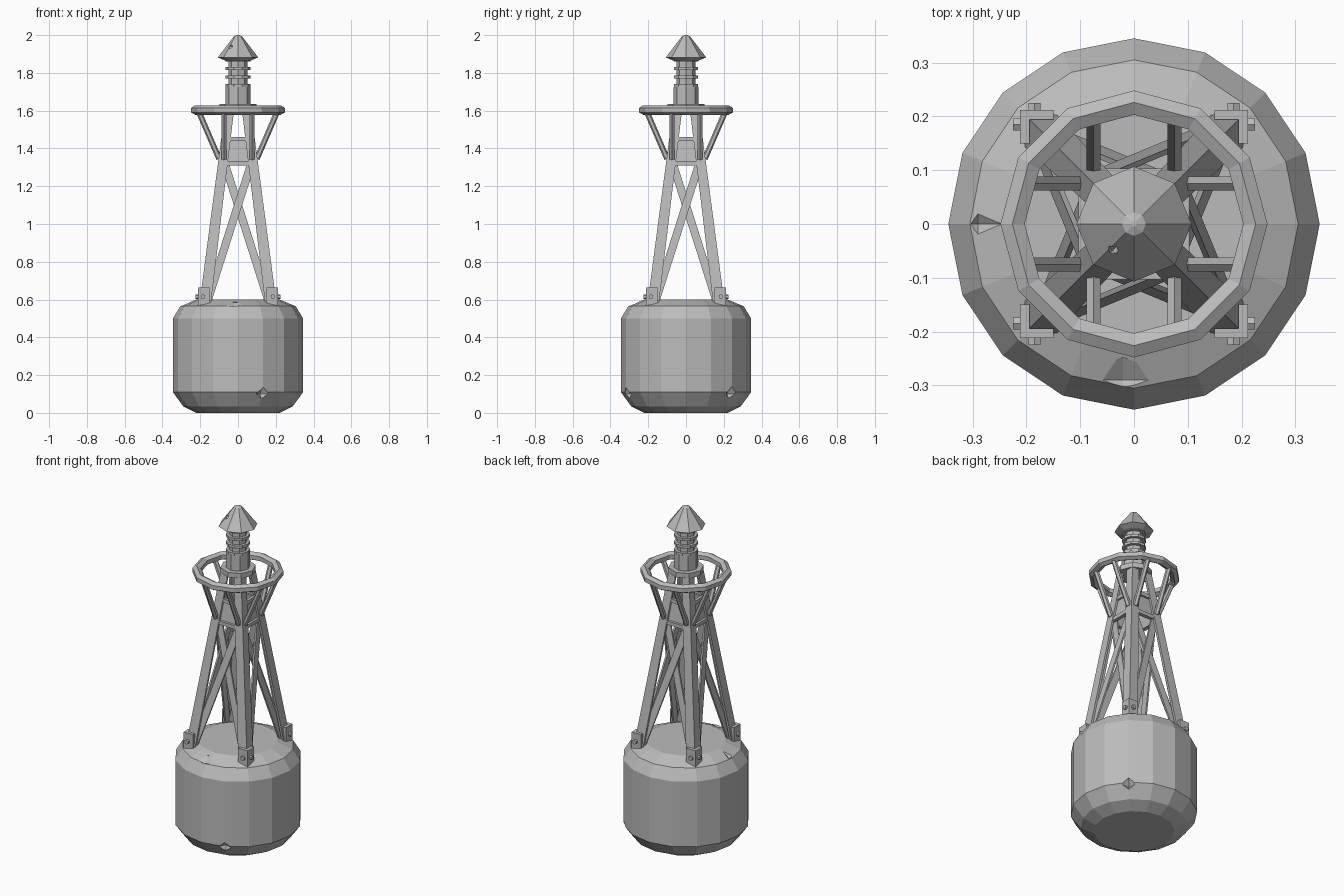
import bpy, bmesh, math
from mathutils import Vector, Matrix

cube = bpy.data.objects.get("Cube")
if cube:
    bpy.data.objects.remove(cube)

grey = bpy.data.materials.new("painted_grey")
grey.use_nodes = True
colour = (0.5, 0.5, 0.5, 1)
grey.diffuse_color = colour
grey.node_tree.nodes["Principled BSDF"].inputs["Base Color"].default_value = colour


def finish(name, bm):
    bmesh.ops.remove_doubles(bm, verts=bm.verts, dist=0.0001)
    bmesh.ops.recalc_face_normals(bm, faces=bm.faces)
    mesh = bpy.data.meshes.new(name)
    bm.to_mesh(mesh)
    bm.free()
    mesh.materials.append(grey)
    obj = bpy.data.objects.new(name, mesh)
    bpy.context.collection.objects.link(obj)
    return obj


def loft(bm, loops, cap=True, closed=False):
    """Skin a list of point loops, each with the same number of points."""
    rings = [[bm.verts.new(p) for p in loop] for loop in loops]
    pairs = list(zip(rings, rings[1:]))
    if closed:
        pairs.append((rings[-1], rings[0]))
    for a, b in pairs:
        for i in range(len(a)):
            j = (i + 1) % len(a)
            bm.faces.new((a[i], a[j], b[j], b[i]))
    if cap:
        bm.faces.new(rings[0])
        bm.faces.new(rings[-1])


def lathe(name, profile, sides, closed=False):
    bm = bmesh.new()
    angles = [math.tau * i / sides for i in range(sides)]
    loops = [[(r * math.cos(a), r * math.sin(a), z) for a in angles] for r, z in profile]
    loft(bm, loops, cap=not closed, closed=closed)
    return finish(name, bm)


def bar(bm, p, q, width, thick, normal, sides=4):
    """Straight bar from p to q: flat when four-sided, otherwise a round rod."""
    p, q = Vector(p), Vector(q)
    along = (q - p).normalized()
    across = along.cross(Vector(normal)).normalized()
    out = across.cross(along)
    ring = []
    for i in range(sides):
        a = math.tau * (i + 0.5) / sides
        s = math.sqrt(0.5) if sides == 4 else 1
        ring.append(across * math.cos(a) * width * s + out * math.sin(a) * thick * s)
    loft(bm, [[p + v for v in ring], [q + v for v in ring]])


def four_times(name, build):
    """Repeat a part on all four sides of the tower."""
    bm = bmesh.new()
    for k in range(4):
        part = bmesh.new()
        build(part)
        part.transform(Matrix.Rotation(k * math.pi / 2, 4, 'Z'))
        temp = bpy.data.meshes.new("temp")
        part.to_mesh(temp)
        part.free()
        bm.from_mesh(temp)
        bpy.data.meshes.remove(temp)
    return finish(name, bm)


def dent(target, centre, half, turn=0):
    """Cut a small faceted dent into a part."""
    cutter = lathe("dent_cutter", [(0.001, -1), (1, 0), (0.001, 1)], 4)
    cutter.data.transform(Matrix.Translation(centre) @ Matrix.Rotation(turn, 4, 'Z')
                          @ Matrix.Diagonal((*half, 1)))
    mod = target.modifiers.new("dent", 'BOOLEAN')
    mod.operation, mod.solver, mod.object = 'DIFFERENCE', 'EXACT', cutter
    bpy.context.view_layer.update()
    graph = bpy.context.evaluated_depsgraph_get()
    mesh = bpy.data.meshes.new_from_object(target.evaluated_get(graph))
    target.modifiers.clear()
    target.data = mesh
    bpy.data.objects.remove(cutter)


# Float drum with knocks in its rims
drum = lathe("float_drum", [(0.22, 0), (0.29, 0.035), (0.345, 0.11), (0.345, 0.5),
                            (0.305, 0.565), (0.22, 0.6)], 16)
dent(drum, (-0.02, -0.29, 0.585), (0.1, 0.045, 0.03))
dent(drum, (-0.29, 0, 0.59), (0.045, 0.045, 0.035))
for x, y in ((0.13, -0.31), (0.24, 0.24)):
    dent(drum, (x, y, 0.1), (0.035, 0.04, 0.045), math.atan2(y, x))


def corner(z):
    """Distance of the tower's outer faces from the axis at height z."""
    return 0.205 - 0.1317 * (z - 0.57)


def angle_section(c, w, t, z):
    return [(c, c, z), (c - w, c, z), (c - w, c - t, z),
            (c - t, c - t, z), (c - t, c - w, z), (c, c - w, z)]


# Angle-iron legs
four_times("tower_legs", lambda bm: loft(
    bm, [angle_section(corner(0.57), 0.06, 0.014, 0.57),
         angle_section(corner(1.61), 0.048, 0.012, 1.61)]))


# Foot brackets with bolts
def foot(bm):
    loft(bm, [angle_section(0.212, 0.062, 0.018, z) for z in (0.565, 0.665)])
    bar(bm, (0.185, 0.2, 0.615), (0.185, 0.225, 0.615), 0.013, 0.013, (0, 0, 1), 6)
    bar(bm, (0.2, 0.185, 0.615), (0.225, 0.185, 0.615), 0.013, 0.013, (0, 0, 1), 6)


four_times("foot_brackets", foot)


# Crossed braces on each side
def braces(bm):
    for s, inset in ((1, 0.018), (-1, 0.028)):
        bar(bm, (-0.162 * s, inset - corner(0.59), 0.59),
            (0.07 * s, inset - corner(1.32), 1.32), 0.042, 0.01, (0, -1, 0))


four_times("cross_braces", braces)


# Panels and rails tying the tower together
def panel(bm):
    loft(bm, [[(-c, -c, z), (c, -c, z), (c, 0.012 - c, z), (-c, 0.012 - c, z)]
              for z, c in ((1.31, corner(1.31) - 0.016), (1.45, corner(1.45) - 0.016))])
    for z in (1.32, 1.45):
        c = corner(z) - 0.012
        bar(bm, (-c, -c, z), (c, -c, z), 0.022, 0.018, (0, -1, 0))


four_times("tower_panels", panel)


# Rods holding the gallery ring
def struts(bm):
    for x in (-0.075, 0.075):
        bar(bm, (x, -0.1, 1.345), (x, -0.21, 1.6), 0.015, 0.015, (0, -1, 0), 6)


four_times("ring_struts", struts)

# Gallery ring
lathe("gallery_ring", [(0.248, 1.59), (0.248, 1.615), (0.226, 1.628),
                       (0.203, 1.615), (0.203, 1.59), (0.226, 1.578)], 12, closed=True)

# Lantern: base plate, housing, and ribbed column
lathe("lantern_base", [(0.097, 1.605), (0.097, 1.635)], 8)
lathe("lantern_housing", [(0.067, 1.63), (0.067, 1.725)], 8)
lathe("lantern_column", [(0.05, 1.72), (0.05, 1.88)], 8)
for i in range(4):
    z = 1.725 + 0.045 * i
    lathe("lantern_rib", [(0.066, z), (0.066, z + 0.016)], 10)

# Pointed cap with a small chip
cap = lathe("lantern_cap", [(0.06, 1.862), (0.107, 1.882), (0.022, 1.993), (0.005, 2.0)], 8)
dent(cap, (-0.04, -0.05, 1.94), (0.022, 0.012, 0.018), math.radians(45))
